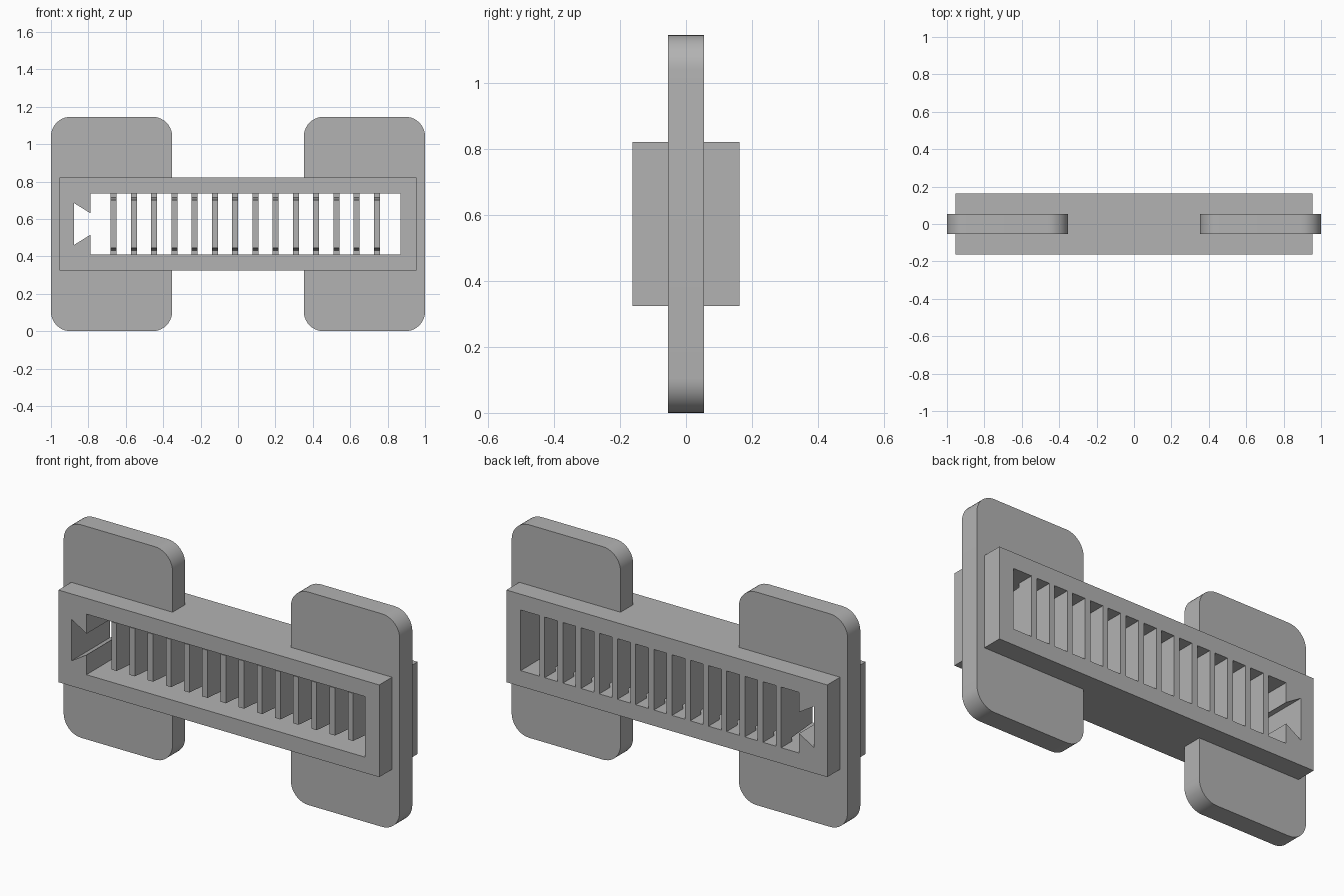
import bpy, bmesh, math
from mathutils import Vector

cube = bpy.data.objects.get("Cube")
if cube:
    bpy.data.objects.remove(cube, do_unlink=True)

grey = bpy.data.materials.new("plain grey")
grey.use_nodes = True
colour = (0.45, 0.45, 0.45, 1)
grey.diffuse_color = colour
grey.node_tree.nodes["Principled BSDF"].inputs["Base Color"].default_value = colour

MID = 0.573      # height of the long axis
DEPTH = 0.163    # half depth of the frame


def extrude(name, outline, axis, spans):
    """Extrude a 2D outline along axis ('X' or 'Y') over each (start, end) span."""
    bm = bmesh.new()
    for start, end in spans:
        to_3d = (lambda a, b: (start, a, b)) if axis == 'X' else (lambda a, b: (a, start, b))
        face = bm.faces.new([bm.verts.new(to_3d(a, b)) for a, b in outline])
        out = bmesh.ops.extrude_face_region(bm, geom=[face])
        move = Vector((end - start, 0, 0) if axis == 'X' else (0, end - start, 0))
        bmesh.ops.translate(bm, vec=move, verts=[v for v in out["geom"] if isinstance(v, bmesh.types.BMVert)])
    bmesh.ops.recalc_face_normals(bm, faces=bm.faces)
    mesh = bpy.data.meshes.new(name)
    bm.to_mesh(mesh)
    bm.free()
    mesh.materials.append(grey)
    obj = bpy.data.objects.new(name, mesh)
    bpy.context.collection.objects.link(obj)
    return obj


def boolean(obj, other, operation):
    """Apply a boolean and remove the other object."""
    mod = obj.modifiers.new(operation, 'BOOLEAN')
    mod.operation, mod.object, mod.solver = operation, other, 'EXACT'
    bpy.context.view_layer.objects.active = obj
    bpy.ops.object.modifier_apply(modifier=mod.name)
    bpy.data.objects.remove(other, do_unlink=True)


def rounded(x0, x1, z0, z1, r, steps=10):
    corners = [(x1 - r, z1 - r), (x0 + r, z1 - r), (x0 + r, z0 + r), (x1 - r, z0 + r)]
    return [(cx + r * math.cos(a), cz + r * math.sin(a))
            for i, (cx, cz) in enumerate(corners)
            for a in [math.pi / 2 * (i + s / steps) for s in range(steps + 1)]]


# Long frame joined with the two rounded end plates
frame = extrude("frame", [(-0.955, MID - 0.248), (0.955, MID - 0.248),
                          (0.955, MID + 0.248), (-0.955, MID + 0.248)], 'Y', [(-DEPTH, DEPTH)])
for x0, x1 in ((-1, -0.352), (0.352, 1)):
    plate = extrude("end_plate", rounded(x0, x1, 0, 2 * MID, 0.105), 'Y', [(-0.054, 0.054)])
    boolean(frame, plate, 'UNION')

# Through slot with a dovetail notch at its right end
half = 0.163
slot = [(-0.788, -half), (0.87, -half), (0.87, half), (-0.788, half),
        (-0.788, 0.057), (-0.877, 0.112), (-0.877, -0.112), (-0.788, -0.057)]
cutter = extrude("slot_cutter", [(x, MID + z) for x, z in slot], 'Y', [(-0.4, 0.4)])
cutter.hide_render = True
boolean(frame, cutter, 'DIFFERENCE')

# Row of slats: full height at the back, stepped and tapered toward the front
upper = [(DEPTH, half), (0.07, half), (0.07, 0.142), (-0.105, 0.128)]
profile = upper + [(y, -z) for y, z in reversed(upper)]
spans = [(-0.665 + 0.1083 * i - 0.016, -0.665 + 0.1083 * i + 0.016) for i in range(14)]
slats = extrude("slats", [(y, MID + z) for y, z in profile], 'X', spans)

# Smooth only the rounded corners
for obj in (frame, slats):
    bpy.ops.object.select_all(action='DESELECT')
    obj.select_set(True)
    bpy.context.view_layer.objects.active = obj
    bpy.ops.object.shade_smooth_by_angle(angle=math.radians(30))
